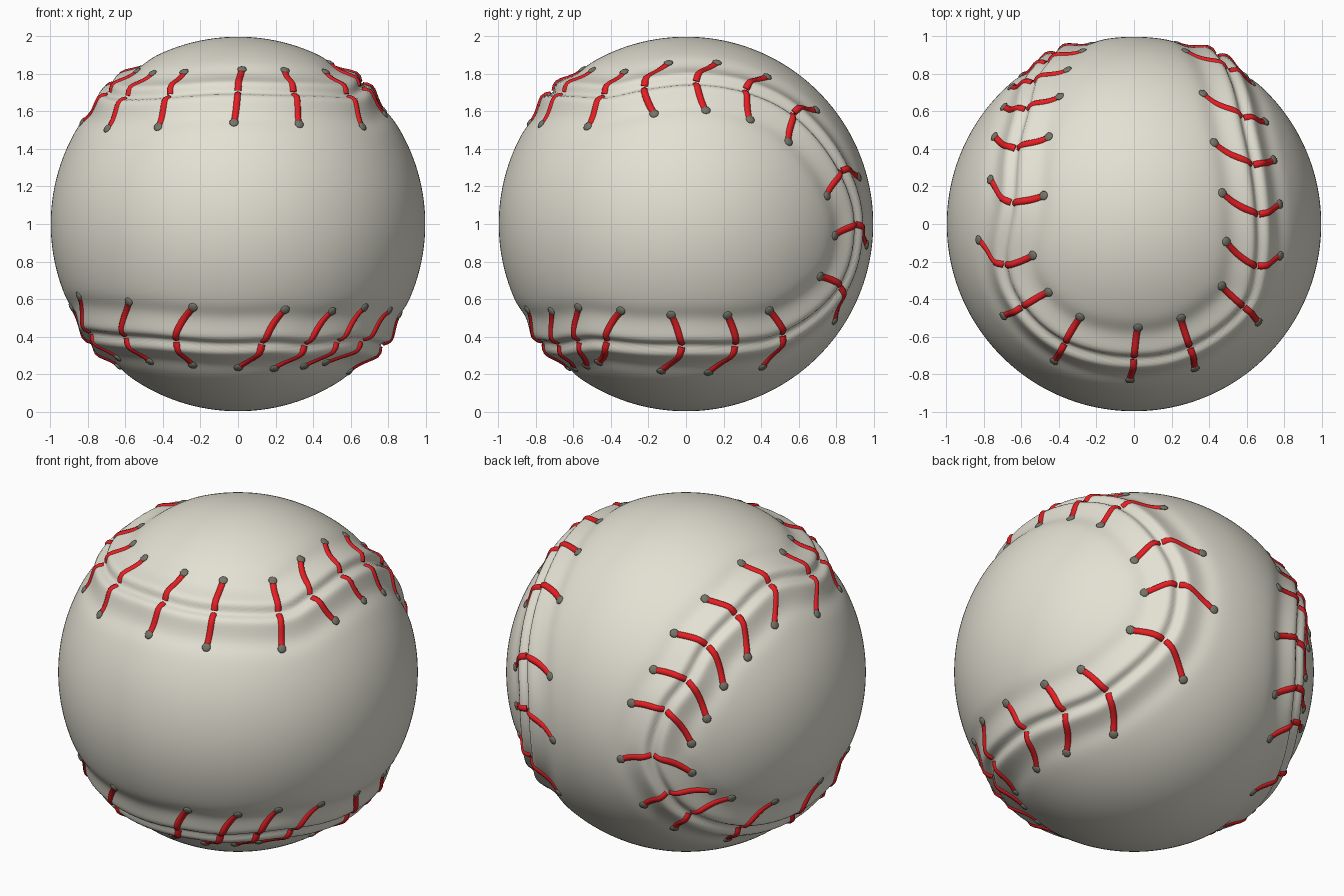
import bpy
import bmesh
import math
from mathutils import Vector, kdtree

if "Cube" in bpy.data.objects:
    bpy.data.objects.remove(bpy.data.objects["Cube"], do_unlink=True)

RADIUS = 0.998
CENTRE = Vector((0, 0, 1))


def material(name, colour):
    mat = bpy.data.materials.new(name)
    mat.use_nodes = True
    mat.diffuse_color = (*colour, 1)
    shader = mat.node_tree.nodes["Principled BSDF"]
    shader.inputs["Base Color"].default_value = (*colour, 1)
    shader.inputs["Roughness"].default_value = 0.7
    return mat


leather = material("cream leather", (0.77, 0.75, 0.65))
thread = material("red thread", (0.84, 0.014, 0.018))
hole_grey = material("hole grey", (0.18, 0.175, 0.14))

# Seam halves from top front, round the back, to bottom front;
# each point is also where a stitch crosses
left_half = [
    (-.36, -.62, .67), (-.58, -.43, .66), (-.69, -.22, .7), (-.64, .11, .75),
    (-.62, .4, .67), (-.57, .61, .55), (-.53, .75, .38), (-.46, .86, .22),
    (-.41, .91, -.05), (-.46, .83, -.29), (-.53, .72, -.44),
    (-.67, .44, -.6), (-.76, .06, -.63), (-.78, -.22, -.58),
    (-.6, -.53, -.6), (-.33, -.71, -.62)]
right_half = [
    (0, -.7, .69), (.29, -.64, .68), (.57, -.43, .67), (.64, -.22, .71),
    (.65, .05, .74), (.62, .31, .7), (.57, .56, .58), (.5, .82, .28),
    (.44, .9, 0), (.47, .82, -.33), (.63, .52, -.59), (.71, .26, -.63),
    (.76, -.02, -.64), (.66, -.42, -.62), (.53, -.57, -.62),
    (.36, -.68, -.64), (.13, -.76, -.63)]
loop = [Vector(p).normalized() for p in right_half + left_half[::-1]]


def smooth_loop(points, steps):
    """Closed Catmull-Rom path on the unit sphere."""
    path = []
    n = len(points)
    for i in range(n):
        a, b, c, d = (points[(i + k) % n] for k in (-1, 0, 1, 2))
        for s in range(steps):
            t = s / steps
            p = b + (c - a) * t / 2 + (a - b * 2.5 + c * 2 - d / 2) * t ** 2
            p += (b * 1.5 - a / 2 - c * 1.5 + d / 2) * t ** 3
            path.append(p.normalized())
    return path


STEPS = 60
seam_path = smooth_loop(loop, STEPS)
tree = kdtree.KDTree(len(seam_path))
for index, point in enumerate(seam_path):
    tree.insert(point, index)
tree.balance()


def surface_radius(direction):
    """Sphere radius with puffed leather either side of a seam groove."""
    d = tree.find(direction)[2]
    puff = 0.043 * math.exp(-(d / 0.085) ** 2)
    groove = 0.044 * math.exp(-(d / 0.035) ** 2)
    dip = 0.01 * math.exp(-((d - 0.17) / 0.06) ** 2)
    return RADIUS + puff - groove - dip


def finish(name, bm, mat):
    mesh = bpy.data.meshes.new(name)
    bm.to_mesh(mesh)
    bm.free()
    mesh.materials.append(mat)
    for face in mesh.polygons:
        face.use_smooth = True
    obj = bpy.data.objects.new(name, mesh)
    bpy.context.collection.objects.link(obj)


# Ball with the puffed seam
bm = bmesh.new()
bmesh.ops.create_icosphere(bm, subdivisions=7, radius=1)
for v in bm.verts:
    direction = v.co.normalized()
    v.co = CENTRE + direction * surface_radius(direction)
finish("ball", bm, leather)

# Stitches: two arms per crossing, each ending in a hole
POINTS = 11
curve = bpy.data.curves.new("stitches", "CURVE")
curve.dimensions = "3D"
curve.bevel_depth = 0.021
curve.bevel_resolution = 2
curve.use_fill_caps = True
curve.materials.append(thread)
holes = bmesh.new()


def add_arm(base, across, along):
    spline = curve.splines.new("POLY")
    spline.points.add(POINTS - 1)
    for k in range(POINTS):
        f = 0.08 + 0.92 * k / (POINTS - 1)
        # the arm leaves the seam squarely, then bends along it
        direction = (base + across * f + along * f ** 1.5).normalized()
        co = CENTRE + direction * (surface_radius(direction) - 0.01)
        spline.points[k].co = (*co, 1)
    # flattened hole marker at the outer end
    place = direction.to_track_quat("Z", "Y").to_matrix().to_4x4()
    place.translation = CENTRE + direction * (surface_radius(direction) + 0.003)
    made = bmesh.ops.create_uvsphere(holes, u_segments=12, v_segments=8, radius=0.025)
    for v in made["verts"]:
        v.co.z *= 0.4
        v.co = place @ v.co


for i, base in enumerate(loop):
    at = i * STEPS
    tangent = (seam_path[at + 1] - seam_path[at - 1]).normalized()
    if i >= len(right_half):
        tangent = -tangent
    in_front = base.y < -0.4
    for side in (-1, 1):
        reach = 0.205 + 0.015 * side
        lean = 0.09 + 0.035 * side
        if in_front and base.z > 0:
            reach = 0.205
            lean = 0.02 * side
        elif in_front and base.x > 0:
            reach = 0.2
            lean = 0.12 * side
        add_arm(base, base.cross(tangent) * side * reach, tangent * lean)

stitches = bpy.data.objects.new("stitches", curve)
bpy.context.collection.objects.link(stitches)
finish("stitch_holes", holes, hole_grey)
